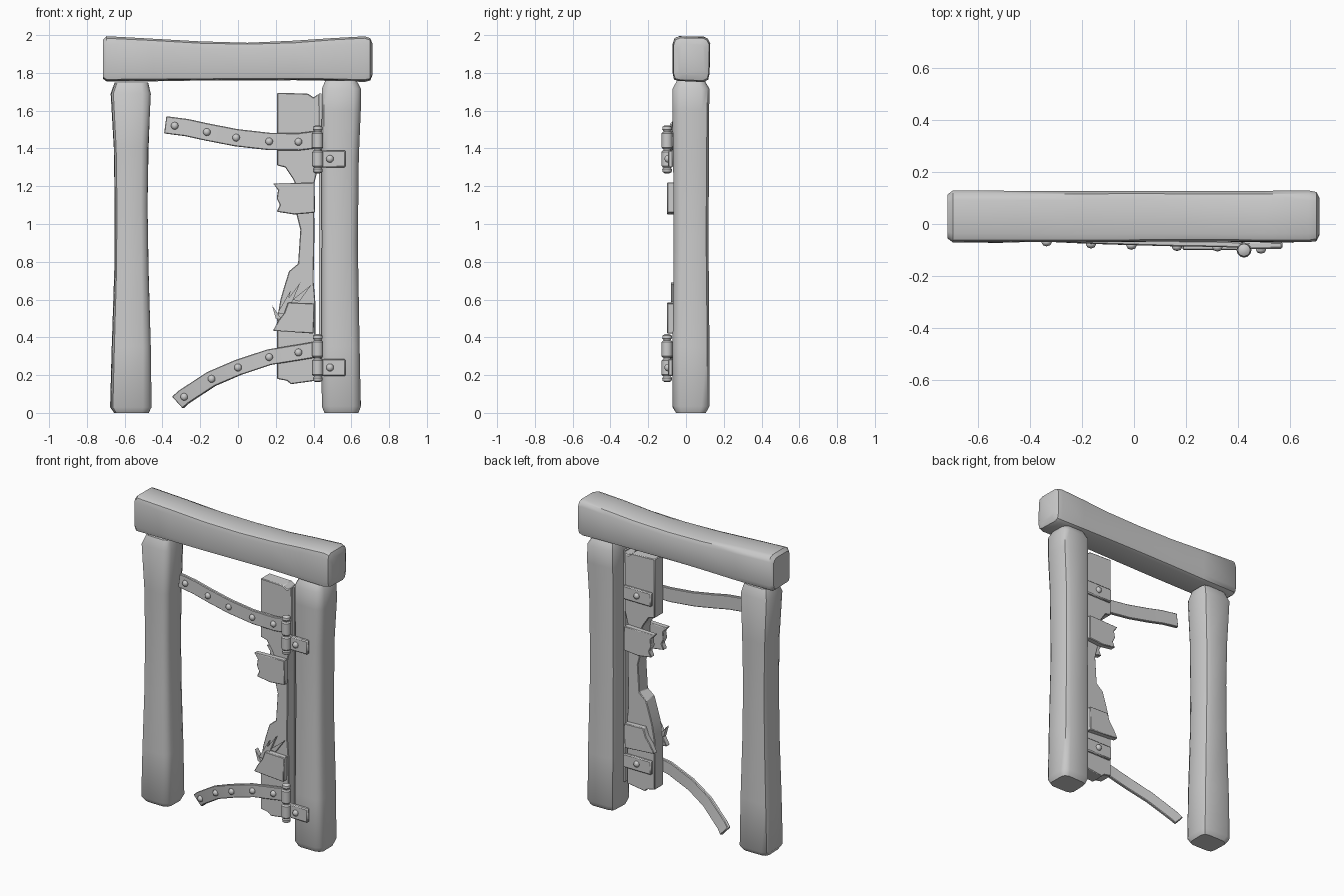
import bpy, bmesh, math, random
from mathutils import Vector

random.seed(4)
if "Cube" in bpy.data.objects:
    bpy.data.objects.remove(bpy.data.objects["Cube"], do_unlink=True)

grey = bpy.data.materials.new("plain grey")
grey.use_nodes = True
grey.diffuse_color = (0.6, 0.6, 0.6, 1)
grey.node_tree.nodes["Principled BSDF"].inputs["Base Color"].default_value = (0.6, 0.6, 0.6, 1)


def finish(name, bm, angle=35, bevel=0):
    bmesh.ops.recalc_face_normals(bm, faces=bm.faces)
    mesh = bpy.data.meshes.new(name)
    bm.to_mesh(mesh)
    bm.free()
    ob = bpy.data.objects.new(name, mesh)
    bpy.context.collection.objects.link(ob)
    mesh.materials.append(grey)
    bpy.ops.object.select_all(action='DESELECT')
    bpy.context.view_layer.objects.active = ob
    ob.select_set(True)
    if bevel:
        mod = ob.modifiers.new("soft edges", 'BEVEL')
        mod.width = bevel
        mod.segments = 1
    bpy.ops.object.shade_smooth_by_angle(angle=math.radians(angle))
    return ob


def skin(bm, rings):
    """Join rings of points into a closed tube."""
    loops = [[bm.verts.new(p) for p in ring] for ring in rings]
    n = len(loops[0])
    for a, b in zip(loops, loops[1:]):
        for i in range(n):
            bm.faces.new((a[i], a[(i + 1) % n], b[(i + 1) % n], b[i]))
    bm.faces.new(loops[0][::-1])
    bm.faces.new(loops[-1])


def timber(name, sections, place, chamfer):
    """Hewn log: chamfered box sections (position, a0, a1, b0, b1)."""
    k = chamfer
    corner = [(1, 1 - 2 * k), (1 - k * 0.6, 1 - k * 0.6), (1 - 2 * k, 1)]
    outline = []
    for sa, sb in ((1, 1), (-1, 1), (-1, -1), (1, -1)):
        pts = [(a * sa, b * sb) for a, b in corner]
        outline += pts if sa * sb > 0 else pts[::-1]
    wear = [random.uniform(0, 0.05) for p in outline]
    rings = []
    for t, a0, a1, b0, b1 in sections:
        ring = []
        for (u, v), w in zip(outline, wear):
            s = 1 - (w + random.uniform(0, 0.03)) * (abs(u * v) > 0.4)
            ring.append(place(t, (a0 + a1) / 2 + u * s * (a1 - a0) / 2,
                              (b0 + b1) / 2 + v * s * (b1 - b0) / 2))
        rings.append(ring)
    bm = bmesh.new()
    skin(bm, rings)
    return finish(name, bm, 40)


def slab(name, points, y0, y1, bevel=0.004):
    """Flat board cut to an outline in x and z."""
    bm = bmesh.new()
    face = bm.faces.new([bm.verts.new((x, y0, z)) for x, z in points])
    grown = bmesh.ops.extrude_face_region(bm, geom=[face])["geom"]
    for v in grown:
        if isinstance(v, bmesh.types.BMVert):
            v.co.y = y1
    return finish(name, bm, 30, bevel)


def box(name, x0, x1, z0, z1, y0, y1, bevel=0.006):
    return slab(name, [(x0, z0), (x1, z0), (x1, z1), (x0, z1)], y0, y1, bevel)


def bolt(name, x, y, z):
    bm = bmesh.new()
    bmesh.ops.create_uvsphere(bm, u_segments=8, v_segments=6, radius=0.02)
    for v in bm.verts:
        v.co = Vector((x + v.co.x, y + v.co.y * 0.8, z + v.co.z))
    finish(name, bm, 60)


def barrel(name, x, y, profile):
    """Turned pin from (z, radius) pairs."""
    n = 12
    bm = bmesh.new()
    skin(bm, [[(x + r * math.cos(math.tau * i / n), y + r * math.sin(math.tau * i / n), z)
               for i in range(n)] for z, r in profile])
    finish(name, bm, 40)


# Frame posts
upright = lambda t, a, b: (a, b, t)
timber("right_post", [
    (0.0, -0.66, -0.47, -0.055, 0.105), (0.03, -0.68, -0.455, -0.075, 0.125),
    (0.35, -0.672, -0.46, -0.075, 0.125), (0.75, -0.658, -0.472, -0.068, 0.12),
    (1.1, -0.655, -0.477, -0.066, 0.12), (1.4, -0.662, -0.472, -0.07, 0.122),
    (1.69, -0.677, -0.46, -0.075, 0.125), (1.75, -0.655, -0.475, -0.05, 0.1)], upright, 0.2)
timber("left_post", [
    (0.0, 0.455, 0.64, -0.055, 0.105), (0.035, 0.44, 0.655, -0.075, 0.125),
    (0.35, 0.44, 0.648, -0.075, 0.125), (0.9, 0.44, 0.637, -0.067, 0.12),
    (1.35, 0.44, 0.642, -0.07, 0.122), (1.6, 0.44, 0.655, -0.075, 0.125),
    (1.715, 0.44, 0.655, -0.075, 0.125), (1.76, 0.46, 0.63, -0.05, 0.1)], upright, 0.2)

# Sagging lintel
timber("lintel", [
    (-0.715, -0.06, 0.115, 1.765, 1.98), (-0.695, -0.075, 0.13, 1.75, 2.0),
    (-0.45, -0.075, 0.13, 1.752, 1.987), (-0.2, -0.075, 0.13, 1.757, 1.97),
    (0.05, -0.073, 0.13, 1.758, 1.965), (0.3, -0.073, 0.13, 1.757, 1.974),
    (0.5, -0.075, 0.13, 1.754, 1.99), (0.67, -0.075, 0.13, 1.75, 2.0),
    (0.7, -0.07, 0.125, 1.755, 1.99), (0.712, -0.045, 0.1, 1.785, 1.96)],
    lambda t, a, b: (t, a, b), 0.17)

# Broken door plank and the sliver beside the post
slab("door_plank", [
    (0.207, 1.695), (0.207, 1.31), (0.25, 1.3), (0.29, 1.24), (0.3, 1.22), (0.31, 1.05),
    (0.33, 0.97), (0.318, 0.79), (0.27, 0.75), (0.245, 0.67), (0.225, 0.6), (0.207, 0.5),
    (0.207, 0.18), (0.26, 0.17), (0.28, 0.152), (0.41, 0.17), (0.41, 0.58), (0.4, 0.7),
    (0.405, 0.97), (0.4, 1.2), (0.425, 1.3), (0.428, 1.69), (0.4, 1.67), (0.37, 1.69)],
    -0.062, 0.03)
box("door_sliver", 0.43, 0.441, 0.17, 1.69, -0.045, 0.02, 0)

# Snapped cross boards, front and back
upper = [(0.185, 1.215), (0.405, 1.22), (0.408, 1.06), (0.3, 1.05), (0.205, 1.065),
         (0.222, 1.1), (0.205, 1.135), (0.212, 1.18)]
lower = [(0.185, 0.435), (0.4, 0.42), (0.405, 0.58), (0.265, 0.585), (0.245, 0.53), (0.215, 0.49)]
for side, y0, y1 in (("front", -0.1, -0.062), ("back", 0.03, 0.068)):
    slab("upper_board_" + side, upper, y0, y1)
    slab("lower_board_" + side, lower, y0, y1)

# Splinters above the lower board
for i, (x, z, dx, dz) in enumerate(((0.2, 0.5, -0.02, 0.07), (0.21, 0.53, 0.07, 0.12),
                                    (0.24, 0.57, 0.09, 0.12), (0.29, 0.6, 0.1, 0.08))):
    slab("splinter_%d" % (i + 1), [(x, z), (x + 0.035, z - 0.01), (x + dx, z + dz)],
         -0.08, -0.05, 0)


def strap(name, path, half):
    """Bent iron strip through (x, y, z) points."""
    pts = [Vector(p) for p in path]
    rings = []
    for i, p in enumerate(pts):
        d = pts[min(i + 1, len(pts) - 1)] - pts[max(i - 1, 0)]
        up = Vector((-d.z, 0, d.x)).normalized() * half
        out = Vector((d.y, -d.x, 0)).normalized() * 0.011
        rings.append([p + up + out, p - up + out, p - up - out, p + up - out])
    bm = bmesh.new()
    skin(bm, rings)
    finish(name, bm, 35, 0.004)


# Strap hinges
straps = {
    "upper": (1.345, 0.046, [(-0.385, -0.055, 1.525), (-0.27, -0.06, 1.51), (-0.165, -0.065, 1.487),
                             (-0.01, -0.07, 1.457), (0.165, -0.075, 1.437), (0.32, -0.077, 1.435),
                             (0.415, -0.08, 1.447)]),
    "lower": (0.24, 0.042, [(-0.318, 0.045, 0.055), (-0.285, 0.03, 0.085), (-0.14, -0.02, 0.18),
                            (0.0, -0.055, 0.24), (0.165, -0.073, 0.295), (0.32, -0.077, 0.32),
                            (0.415, -0.08, 0.336)])}
for which, (z, half, path) in straps.items():
    strap(which + "_strap", path, half)
    rivets = path[1:-1] if which == "lower" else [(-0.335, -0.057, 1.52)] + path[2:-1]
    for i, p in enumerate(rivets):
        bolt("%s_rivet_%d" % (which, i + 1), p[0], p[1] - 0.013, p[2])
    # Pin with round ends and two knuckles
    barrel(which + "_pin", 0.422, -0.1, [
        (z - 0.077, 0.012), (z - 0.07, 0.024), (z - 0.055, 0.026), (z - 0.045, 0.018),
        (z + 0.145, 0.018), (z + 0.155, 0.026), (z + 0.17, 0.024), (z + 0.177, 0.012)])
    for part, lo, hi in (("door", 0.052, 0.143), ("post", -0.046, 0.045)):
        barrel("%s_%s_knuckle" % (which, part), 0.422, -0.1, [
            (z + lo, 0.022), (z + lo + 0.008, 0.029), (z + hi - 0.008, 0.029), (z + hi, 0.022)])
    # Plates on the post and behind the door
    box(which + "_post_plate", 0.4, 0.57, z - 0.045, z + 0.045, -0.095, -0.068)
    bolt(which + "_post_bolt", 0.487, -0.098, z)
    box(which + "_back_plate", 0.22, 0.425, z + 0.04, z + 0.13, 0.028, 0.05)
    bolt(which + "_back_bolt", 0.323, 0.052, z + 0.088)
